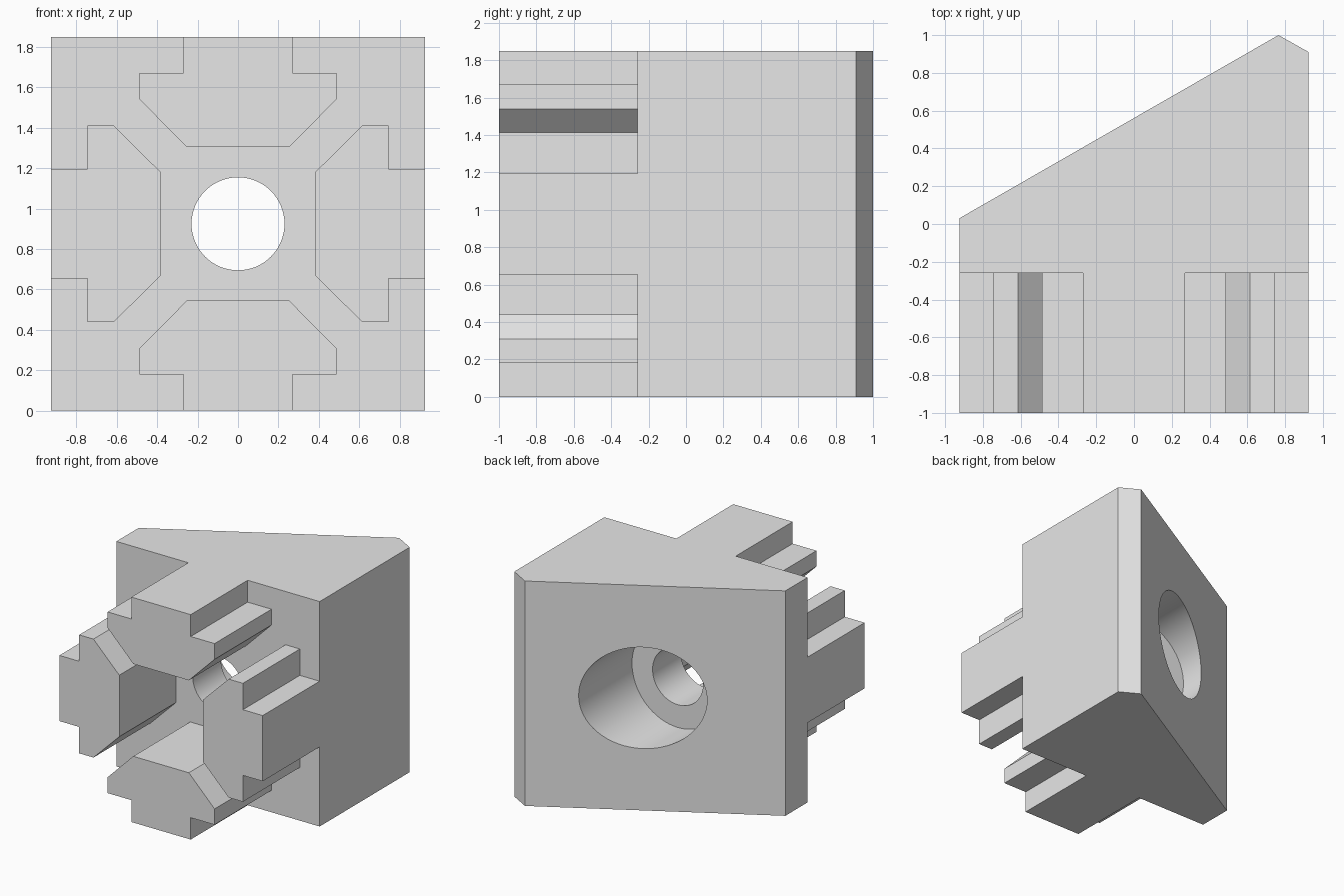
import bpy
import bmesh
from math import radians
from mathutils import Matrix, Vector

default = bpy.data.objects.get("Cube")
if default:
    bpy.data.objects.remove(default, do_unlink=True)

HALF = 0.925      # half width, and height of the bore axis
FRONT, SHOULDER = -1.0, -0.26

grey = bpy.data.materials.new("light grey")
grey.use_nodes = True
grey.diffuse_color = (0.8, 0.8, 0.8, 1)
grey.node_tree.nodes["Principled BSDF"].inputs["Base Color"].default_value = (0.8, 0.8, 0.8, 1)


def add_object(name, bm):
    bmesh.ops.recalc_face_normals(bm, faces=bm.faces[:])
    mesh = bpy.data.meshes.new(name)
    bm.to_mesh(mesh)
    bm.free()
    mesh.materials.append(grey)
    obj = bpy.data.objects.new(name, mesh)
    bpy.context.collection.objects.link(obj)
    return obj


def prism(name, outline, sweep):
    """Closed solid: a flat outline swept along a vector."""
    bm = bmesh.new()
    face = bm.faces.new([bm.verts.new(p) for p in outline])
    result = bmesh.ops.extrude_face_region(bm, geom=[face], use_keep_orig=True)
    moved = [g for g in result["geom"] if isinstance(g, bmesh.types.BMVert)]
    bmesh.ops.translate(bm, verts=moved, vec=sweep)
    return add_object(name, bm)


def bore(target, radius, y0, y1):
    """Cut a round hole along y through the target."""
    bm = bmesh.new()
    place = Matrix.Translation((0, (y0 + y1) / 2, HALF)) @ Matrix.Rotation(radians(90), 4, "X")
    bmesh.ops.create_cone(bm, cap_ends=True, segments=64, radius1=radius,
                          radius2=radius, depth=y1 - y0, matrix=place)
    cutter = add_object("bore_cutter", bm)
    cutter.hide_render = True
    mod = target.modifiers.new("bore", "BOOLEAN")
    mod.operation = "DIFFERENCE"
    mod.solver = "EXACT"
    mod.object = cutter
    bpy.context.view_layer.objects.active = target
    bpy.ops.object.modifier_apply(modifier=mod.name)
    bpy.data.objects.remove(cutter, do_unlink=True)


# Wedge body with a slanted back and a blunted rear corner
plan = [(-HALF, SHOULDER), (HALF, SHOULDER), (HALF, 0.91), (0.765, 1.0), (-HALF, 0.03)]
body = prism("wedge_body", [(x, y, 0) for x, y in plan], (0, 0, 2 * HALF))

# Through hole and wider recess opening on the slanted back
bore(body, 0.23, -0.6, 1.2)
bore(body, 0.417, 0.106, 1.3)

bpy.ops.object.select_all(action="DESELECT")
body.select_set(True)
bpy.context.view_layer.objects.active = body
bpy.ops.object.shade_smooth_by_angle(angle=radians(30))

# Four stepped lugs around the bore, one profile turned in quarter steps
half_profile = [(0.27, HALF), (0.27, 0.745), (0.487, 0.745), (0.487, 0.615), (0.253, 0.38)]
profile = half_profile + [(-u, v) for u, v in reversed(half_profile)]
for i, side in enumerate(("top", "right", "bottom", "left")):
    turn = Matrix.Rotation(radians(-90 * i), 3, "Y")
    outline = [turn @ Vector((u, FRONT, v)) + Vector((0, 0, HALF)) for u, v in profile]
    prism(side + "_lug", outline, (0, SHOULDER - FRONT, 0))
